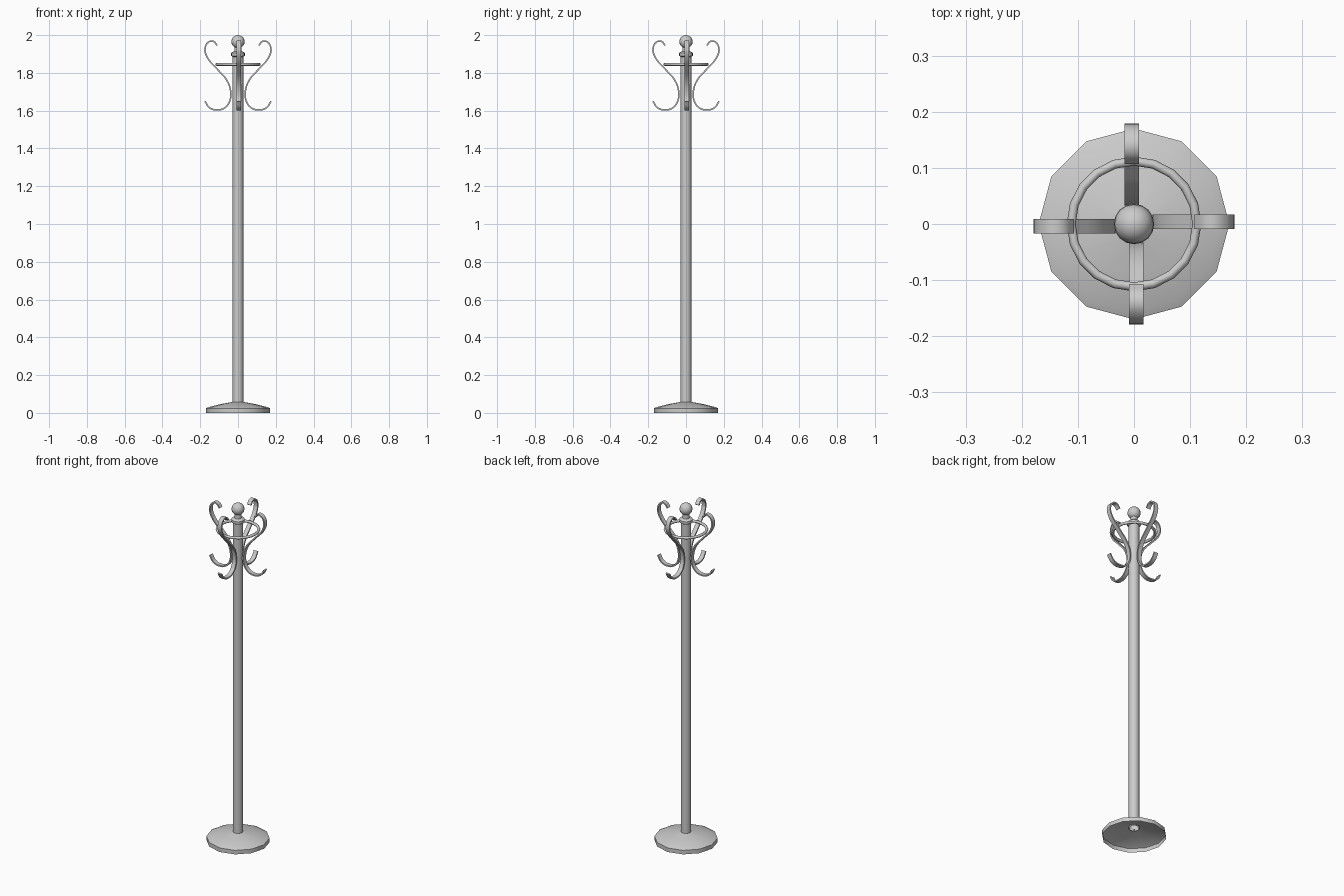
import bpy, bmesh
from math import pi, sin, cos, radians

cube = bpy.data.objects.get("Cube")
if cube:
    bpy.data.objects.remove(cube)

GREY = (0.6, 0.6, 0.6, 1)
metal = bpy.data.materials.new("grey metal")
metal.use_nodes = True
metal.diffuse_color = GREY
metal.node_tree.nodes["Principled BSDF"].inputs["Base Color"].default_value = GREY


def finish(obj, angle=35):
    """Give the part its material and smooth shading with sharp edges."""
    obj.data.materials.clear()
    obj.data.materials.append(metal)
    bpy.ops.object.select_all(action="DESELECT")
    obj.select_set(True)
    bpy.context.view_layer.objects.active = obj
    bpy.ops.object.shade_smooth_by_angle(angle=radians(angle))


def lathe(name, profile, sides):
    """Spin a (radius, height) profile round the z axis, open at both ends."""
    bm = bmesh.new()
    rings = [[bm.verts.new((r * cos(2 * pi * i / sides), r * sin(2 * pi * i / sides), z))
              for i in range(sides)] for r, z in profile]
    for low, high in zip(rings, rings[1:]):
        for i in range(sides):
            j = (i + 1) % sides
            bm.faces.new((low[i], low[j], high[j], high[i]))
    mesh = bpy.data.meshes.new(name)
    bm.to_mesh(mesh)
    bm.free()
    obj = bpy.data.objects.new(name, mesh)
    bpy.context.collection.objects.link(obj)
    finish(obj)
    return obj


# Hollow foot, tube pole with collar and neck
lathe("base", [(0.17, 0), (0.17, 0.024), (0.155, 0.031), (0.09, 0.047), (0.028, 0.058)], 12)
lathe("pole", [(0.028, 0.05), (0.028, 1.888)], 16)
lathe("collar", [(0.028, 1.885), (0.036, 1.89), (0.036, 1.905), (0.03, 1.911),
                 (0.02, 1.914), (0.018, 1.94)], 16)

# Ball on top
bpy.ops.mesh.primitive_uv_sphere_add(segments=16, ring_count=10, radius=0.035,
                                     location=(0, 0, 1.965))
ball = bpy.context.object
ball.name = "finial_ball"
finish(ball, 60)

# Ring that ties the hooks together
bpy.ops.mesh.primitive_torus_add(major_segments=20, minor_segments=8, major_radius=0.112,
                                 minor_radius=0.008, location=(0, 0, 1.845))
ring = bpy.context.object
ring.name = "hook_ring"
finish(ring, 60)

# Scrolled hook outline: (distance from axis, height)
HOOK = [(0.11, 1.945), (0.13, 1.967), (0.155, 1.964), (0.174, 1.932), (0.165, 1.886),
        (0.11, 1.82), (0.062, 1.765), (0.04, 1.71), (0.042, 1.655), (0.07, 1.615),
        (0.11, 1.604), (0.15, 1.615), (0.175, 1.65)]


def hook(name, angle):
    curve = bpy.data.curves.new(name, "CURVE")
    curve.dimensions = "2D"
    curve.fill_mode = "NONE"
    curve.extrude = 0.0125
    curve.resolution_u = 4
    spline = curve.splines.new("BEZIER")
    spline.bezier_points.add(len(HOOK) - 1)
    for point, (r, z) in zip(spline.bezier_points, HOOK):
        point.co = (r, z, 0)
        point.handle_left_type = point.handle_right_type = "AUTO"
    obj = bpy.data.objects.new(name, curve)
    bpy.context.collection.objects.link(obj)
    # Each strip sits slightly to one side of the axis
    obj.location = (-0.004 * sin(angle), 0.004 * cos(angle), 0)
    obj.rotation_euler = (pi / 2, 0, angle)
    strip = obj.modifiers.new("thickness", "SOLIDIFY")
    strip.thickness = 0.008
    strip.offset = 0
    bpy.ops.object.select_all(action="DESELECT")
    obj.select_set(True)
    bpy.context.view_layer.objects.active = obj
    bpy.ops.object.convert(target="MESH")
    finish(bpy.context.object)


for i, side in enumerate(("left", "back", "right", "front")):
    hook(side + "_hook", i * pi / 2)
